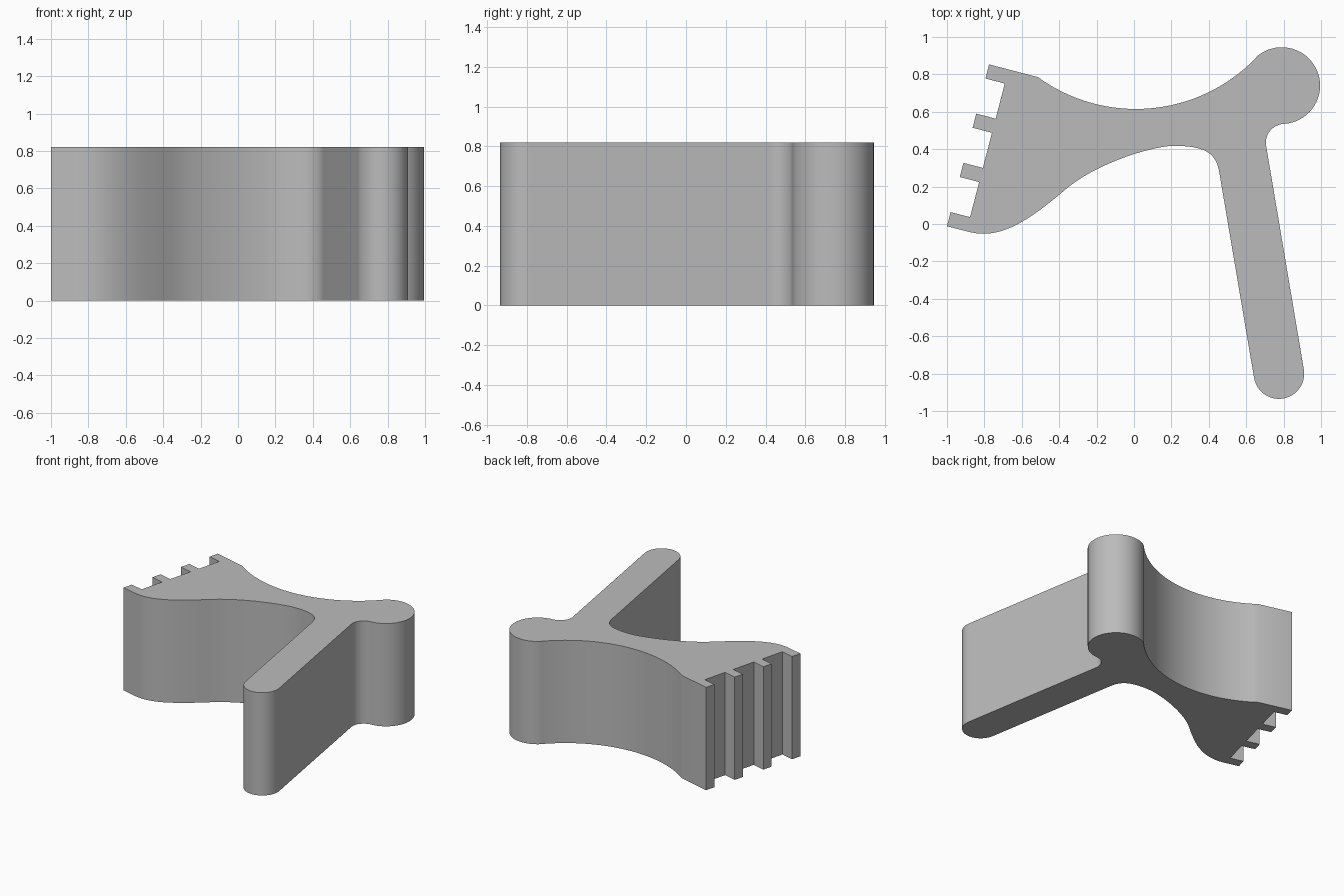
import bpy, bmesh
from math import radians, cos, sin, atan2, degrees
from mathutils import Vector
from mathutils.geometry import interpolate_bezier

cube = bpy.data.objects.get("Cube")
if cube:
    bpy.data.objects.remove(cube)

HEIGHT = 0.82


def arc(center, radius, start, end, steps):
    """Points along a circular arc, angles in degrees."""
    angles = [radians(start + (end - start) * i / steps) for i in range(steps + 1)]
    return [Vector((center[0] + radius * cos(a), center[1] + radius * sin(a))) for a in angles]


def bezier(a, b, c, d, steps=14):
    return [p.to_2d() for p in interpolate_bezier(*(Vector(p).to_3d() for p in (a, b, c, d)), steps)]


# Toothed gripping edge, from the front corner to the back corner
corner = Vector((-1.0, -0.012))
along = Vector((0.252, 0.968))
inward = Vector((0.968, -0.252))
pitch, tooth_width, tooth_depth = 0.272, 0.078, 0.107
outline = []
for i in range(4):
    base = corner + along * pitch * i
    tip = base + along * tooth_width
    if i > 0:
        outline.append(base + inward * tooth_depth)
    outline += [base, tip]
    if i < 3:
        outline.append(tip + inward * tooth_depth)

# Hollow back edge flowing into the round head
back_center, back_radius = Vector((0.01, 1.505)), 0.89
head_center, head_radius = Vector((0.79, 0.74)), 0.205
to_head = head_center - back_center
blend = degrees(atan2(to_head.y, to_head.x))
outline += arc(back_center, back_radius, -126, blend, 32)
outline += arc(head_center, head_radius, blend + 180, -87, 36)[1:]

# Fillet between head and leg, rounded leg foot
outline += arc((0.805, 0.435), 0.1, 93, 189.5, 12)[1:]
outline += arc((0.775, -0.8), 0.135, 9.5, -170.5, 24)

# Inner fillet and wavy front edge back to the first tooth
outline += bezier((0.457, 0.27), (0.442, 0.365), (0.40, 0.418), (0.215, 0.418))
outline += bezier((0.215, 0.418), (0.1, 0.418), (-0.2, 0.325), (-0.36, 0.19))[1:]
outline += bezier((-0.36, 0.19), (-0.56, 0.02), (-0.71, -0.085), (-0.88, -0.043))[1:]

# Extrude the profile into a solid bracket
bm = bmesh.new()
face = bm.faces.new([bm.verts.new((p.x, p.y, 0)) for p in outline])
extruded = bmesh.ops.extrude_face_region(bm, geom=[face])
top = [v for v in extruded["geom"] if isinstance(v, bmesh.types.BMVert)]
bmesh.ops.translate(bm, verts=top, vec=(0, 0, HEIGHT))
bmesh.ops.recalc_face_normals(bm, faces=bm.faces)
mesh = bpy.data.meshes.new("bracket_body")
bm.to_mesh(mesh)
bm.free()

bracket = bpy.data.objects.new("bracket_body", mesh)
bpy.context.collection.objects.link(bracket)

# Plain grey finish
grey = bpy.data.materials.new("plain grey")
grey.use_nodes = True
colour = (0.5, 0.5, 0.5, 1)
grey.diffuse_color = colour
grey.node_tree.nodes["Principled BSDF"].inputs["Base Color"].default_value = colour
mesh.materials.append(grey)

# Smooth curved walls, crisp rims and tooth corners
bpy.context.view_layer.objects.active = bracket
bracket.select_set(True)
bpy.ops.object.shade_smooth_by_angle(angle=radians(30))
